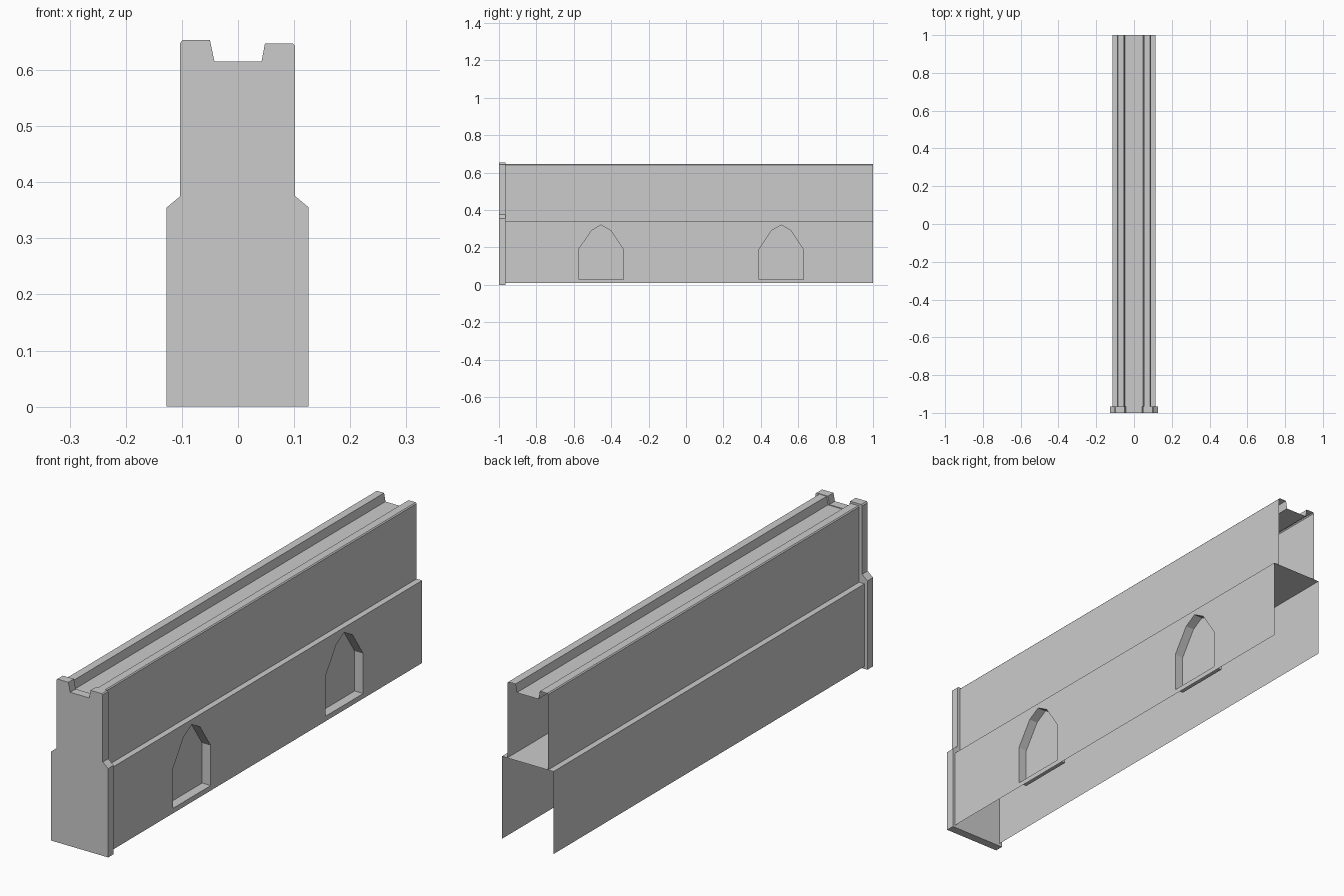
import bpy, bmesh
from mathutils import Vector

if "Cube" in bpy.data.objects:
    bpy.data.objects.remove(bpy.data.objects["Cube"])

Y0, Y1, YC = -1.0, 1.0, -0.965   # front, rear, back of end cap
LOW, TOP_LOW = 0.01, 0.34        # lower wall bottom and shelf height
XW, XN = 0.114, 0.076            # wall face and niche back


def finish(bm, name):
    mesh = bpy.data.meshes.new(name)
    bm.to_mesh(mesh)
    bm.free()
    ob = bpy.data.objects.new(name, mesh)
    bpy.context.collection.objects.link(ob)
    return ob


def sweep(name, profile, y0, y1, solid=False):
    """Extrude an x,z profile along y; open sheet or closed solid."""
    bm = bmesh.new()
    a = [bm.verts.new((x, y0, z)) for x, z in profile]
    b = [bm.verts.new((x, y1, z)) for x, z in profile]
    n = len(profile)
    for i in range(n if solid else n - 1):
        j = (i + 1) % n
        bm.faces.new((a[i], a[j], b[j], b[i]))
    if solid:
        bm.faces.new(a)
        bm.faces.new(b[::-1])
        bmesh.ops.recalc_face_normals(bm, faces=bm.faces)
    return finish(bm, name)


# Solid front end cap with notched top
sweep("end_cap", [
    (-0.127, 0), (-0.127, 0.355), (-0.103, 0.375), (-0.103, 0.648), (-0.099, 0.653),
    (-0.05, 0.653), (-0.042, 0.615), (0.042, 0.615), (0.048, 0.647), (0.098, 0.647),
    (0.102, 0.643), (0.102, 0.375), (0.126, 0.355), (0.126, 0)], Y0, YC, solid=True)

# Hollow upper wall with channel between two parapets
left = [(-0.09, TOP_LOW), (-0.09, 0.641), (-0.086, 0.645), (-0.054, 0.645), (-0.048, 0.612)]
sweep("upper_wall", left + [(-x, z) for x, z in reversed(left)], YC, Y1)

# Lower wall: plain left side and shelf
sweep("lower_wall_and_shelf", [(-XW, LOW), (-XW, TOP_LOW), (XW, TOP_LOW)], YC, Y1)

# Lower right wall with two pointed-arch niches
bm = bmesh.new()


def loop(points):
    vs = [bm.verts.new((XW, y, z)) for y, z in points]
    return vs, [bm.edges.new((vs[i], vs[(i + 1) % len(vs)])) for i in range(len(vs))]


edges = loop([(YC, LOW), (Y1, LOW), (Y1, TOP_LOW), (YC, TOP_LOW)])[1]
arch = [(-0.119, 0.03), (0.119, 0.03), (0.119, 0.19), (0.052, 0.29),
        (0, 0.32), (-0.052, 0.29), (-0.119, 0.19)]
niches = []
for yc in (-0.454, 0.509):
    vs, es = loop([(yc + y, z) for y, z in arch])
    edges += es
    niches.append((yc, vs))
bmesh.ops.triangle_fill(bm, edges=edges, use_beauty=True, use_dissolve=False)
bm.normal_update()
for f in bm.faces:
    if f.normal.x < 0:
        f.normal_flip()

# Niche reveals and backs
for yc, vs in niches:
    inner = [bm.verts.new((XN, v.co.y, v.co.z)) for v in vs]
    n = len(vs)
    faces = [bm.faces.new((vs[i], vs[(i + 1) % n], inner[(i + 1) % n], inner[i]))
             for i in range(n)]
    faces.append(bm.faces.new(inner))
    centre = Vector((XW, yc, 0.16))
    for f in faces:
        f.normal_update()
        if f.normal.dot(centre - f.calc_center_median()) < 0:
            f.normal_flip()
finish(bm, "niche_wall")
